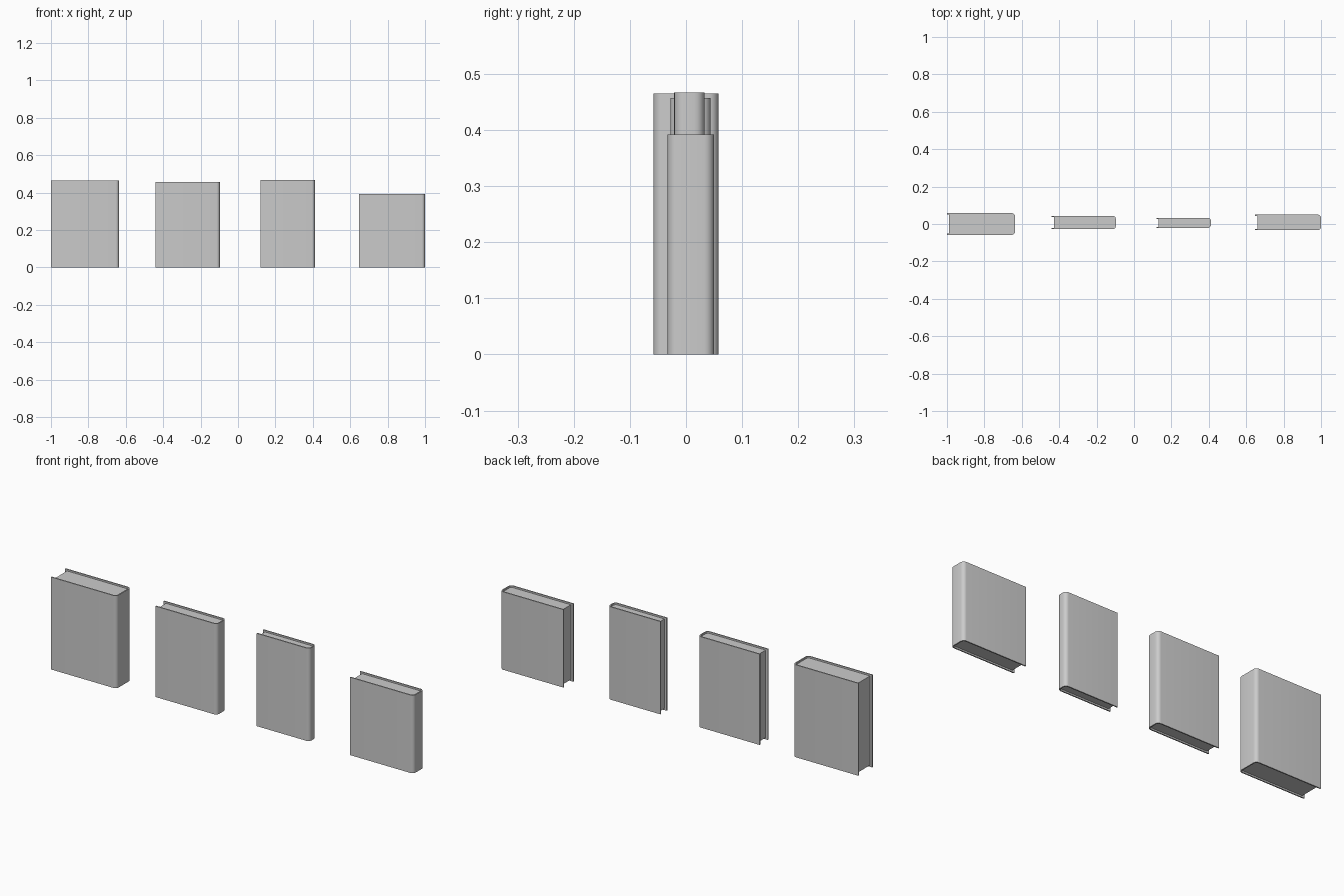
import bpy, bmesh, math

if "Cube" in bpy.data.objects:
    bpy.data.objects.remove(bpy.data.objects["Cube"])

# name, x fore edge, x spine, y front, y back, height
BOOKS = [
    ("thick_book", -1.0, -0.636, -0.058, 0.058, 0.465),
    ("medium_book", -0.44, -0.097, -0.028, 0.044, 0.457),
    ("thin_book", 0.119, 0.412, -0.021, 0.033, 0.467),
    ("short_book", 0.648, 1.0, -0.033, 0.050, 0.392),
]
COVER = 0.006      # board thickness
RADIUS = 0.018     # outer spine corner radius
OVERHANG = 0.012   # fore edge overhang of the boards
RECESS = 0.008     # pages sit below the board tops


def rounded_u(x0, x1, y0, y1, r, steps=5):
    """U outline open toward -x, with rounded spine corners."""
    pts = [(x0, y0)]
    for cy, start in ((y0 + r, -90), (y1 - r, 0)):
        for i in range(steps + 1):
            a = math.radians(start + 90 * i / steps)
            pts.append((x1 - r + r * math.cos(a), cy + r * math.sin(a)))
    return pts + [(x0, y1)]


def extrude(name, outline, z0, z1):
    bm = bmesh.new()
    face = bm.faces.new([bm.verts.new((x, y, z0)) for x, y in outline])
    top = bmesh.ops.extrude_face_region(bm, geom=[face])["geom"]
    bmesh.ops.translate(bm, vec=(0, 0, z1 - z0),
                        verts=[v for v in top if isinstance(v, bmesh.types.BMVert)])
    bmesh.ops.recalc_face_normals(bm, faces=bm.faces)
    mesh = bpy.data.meshes.new(name)
    bm.to_mesh(mesh)
    bm.free()
    obj = bpy.data.objects.new(name, mesh)
    bpy.context.collection.objects.link(obj)
    bpy.ops.object.select_all(action="DESELECT")
    obj.select_set(True)
    bpy.context.view_layer.objects.active = obj
    bpy.ops.object.shade_smooth_by_angle(angle=math.radians(35))
    return obj


for name, x0, x1, y0, y1, h in BOOKS:
    # Wrapped cover: outer outline joined to the inner one
    outer = rounded_u(x0, x1, y0, y1, RADIUS)
    inner = rounded_u(x0, x1 - COVER, y0 + COVER, y1 - COVER, RADIUS - COVER)
    extrude(name + "_cover", outer + inner[::-1], 0, h)
    # Page block filling the cover
    pages = rounded_u(x0 + OVERHANG, x1 - COVER, y0 + COVER, y1 - COVER, RADIUS - COVER)
    extrude(name + "_pages", pages, RECESS, h - RECESS)
